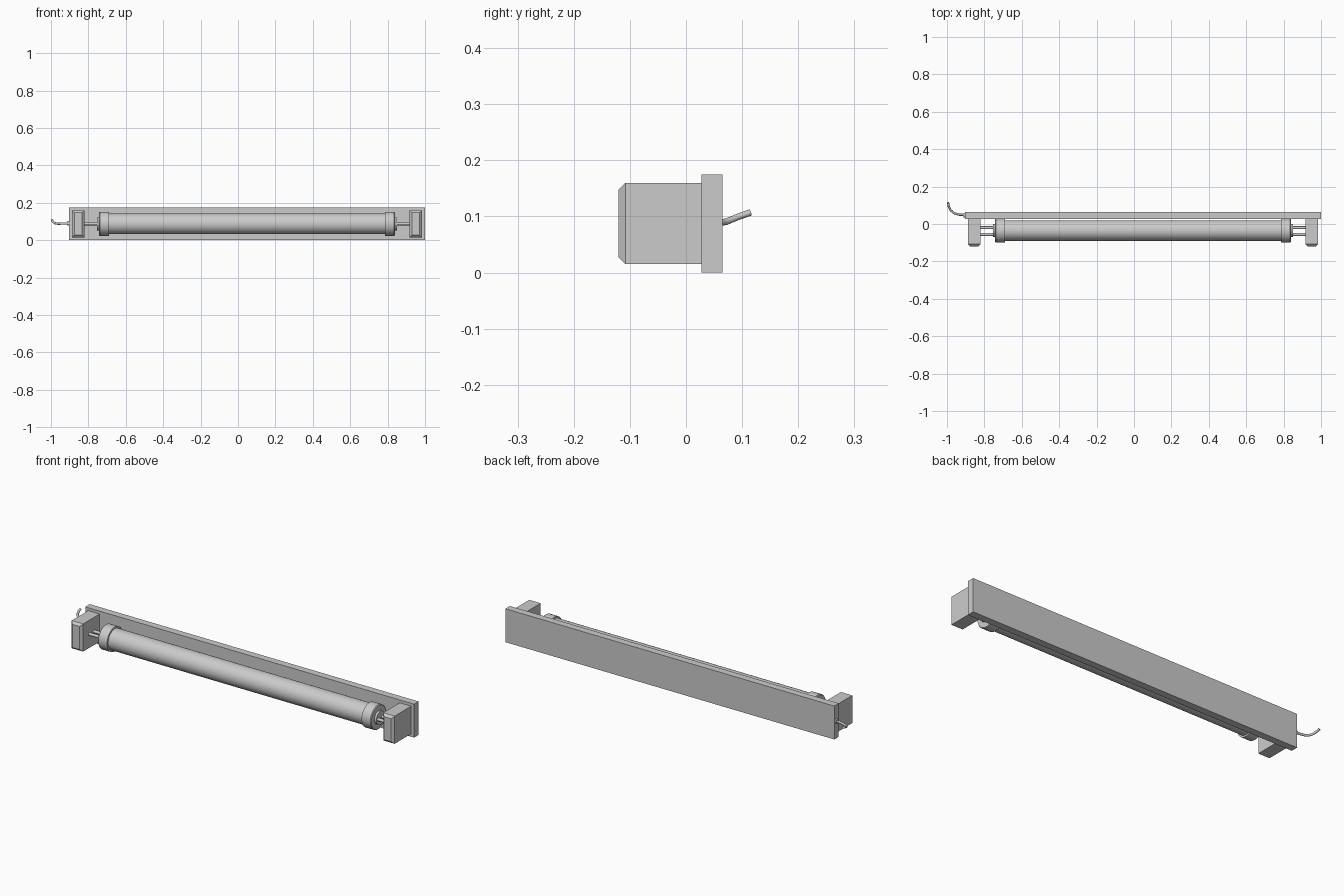
import bpy, bmesh, math
from mathutils import Matrix

if "Cube" in bpy.data.objects:
    bpy.data.objects.remove(bpy.data.objects["Cube"])

CX, TY, TZ = 0.048, -0.035, 0.0875   # lamp centre, tube axis y and z


def new_object(name, bm):
    bmesh.ops.recalc_face_normals(bm, faces=bm.faces)
    mesh = bpy.data.meshes.new(name)
    bm.to_mesh(mesh)
    bm.free()
    ob = bpy.data.objects.new(name, mesh)
    bpy.context.collection.objects.link(ob)
    return ob


def smooth(ob):
    bpy.ops.object.select_all(action='DESELECT')
    ob.select_set(True)
    bpy.context.view_layer.objects.active = ob
    bpy.ops.object.shade_smooth_by_angle(angle=math.radians(35))


def box(name, lo, hi, front_chamfer=0):
    bm = bmesh.new()
    bmesh.ops.create_cube(bm, size=1)
    for v in bm.verts:
        v.co = [lo[i] + (v.co[i] + 0.5) * (hi[i] - lo[i]) for i in range(3)]
    if front_chamfer:
        edges = [e for e in bm.edges if all(abs(v.co.y - lo[1]) < 1e-5 for v in e.verts)]
        bmesh.ops.bevel(bm, geom=edges, offset=front_chamfer, segments=1, affect='EDGES')
    return new_object(name, bm)


def lathe_x(name, profile, y=TY, z=TZ, sides=32):
    """Turn (x, radius) points about an axis along x, closing both ends."""
    bm = bmesh.new()
    rings = [[bm.verts.new((x, y + r * math.cos(2 * math.pi * i / sides),
                            z + r * math.sin(2 * math.pi * i / sides)))
              for i in range(sides)] for x, r in profile]
    for a, b in zip(rings, rings[1:]):
        for i in range(sides):
            j = (i + 1) % sides
            bm.faces.new((a[i], a[j], b[j], b[i]))
    bm.faces.new(rings[0])
    bm.faces.new(rings[-1])
    ob = new_object(name, bm)
    smooth(ob)
    return ob


# Backing plate and glass tube
box("back_plate", (-0.904, 0.028, 0), (1.0, 0.065, 0.175))
lathe_x("glass_tube", [(CX - 0.745, 0.055), (CX + 0.745, 0.055)])

# Matching parts at the two ends
for side, s in (("left", -1), ("right", 1)):
    xs = sorted((CX + s * 0.869, CX + s * 0.935))
    box(side + "_holder", (xs[0], -0.12, 0.015), (xs[1], 0.03, 0.16), 0.012)
    lathe_x(side + "_end_cap", [(CX + s * x, r) for x, r in
            ((0.737, 0.064), (0.787, 0.064), (0.791, 0.061), (0.791, 0.035), (0.802, 0.035))])
    for n, dy in (("front", -0.021), ("back", 0.015)):
        lathe_x(f"{side}_{n}_pin", [(CX + s * 0.795, 0.008), (CX + s * 0.875, 0.008)],
                y=TY + dy, sides=12)

# Power cable leaving the left end of the plate, with its grommet
lathe_x("cable_grommet", [(-0.911, 0.012), (-0.895, 0.012)], y=0.047, z=0.09, sides=16)
curve = bpy.data.curves.new("power_cable", 'CURVE')
curve.dimensions = '3D'
curve.bevel_depth = 0.006
curve.bevel_resolution = 2
curve.use_fill_caps = True
path = [(-0.89, 0.047, 0.09), (-0.935, 0.05, 0.089), (-0.962, 0.058, 0.088),
        (-0.98, 0.073, 0.091), (-0.99, 0.092, 0.099), (-0.994, 0.115, 0.107)]
sp = curve.splines.new('POLY')
sp.points.add(len(path) - 1)
for p, co in zip(sp.points, path):
    p.co = (*co, 1)
sp.use_smooth = True
cable = bpy.data.objects.new("power_cable", curve)
bpy.context.collection.objects.link(cable)
